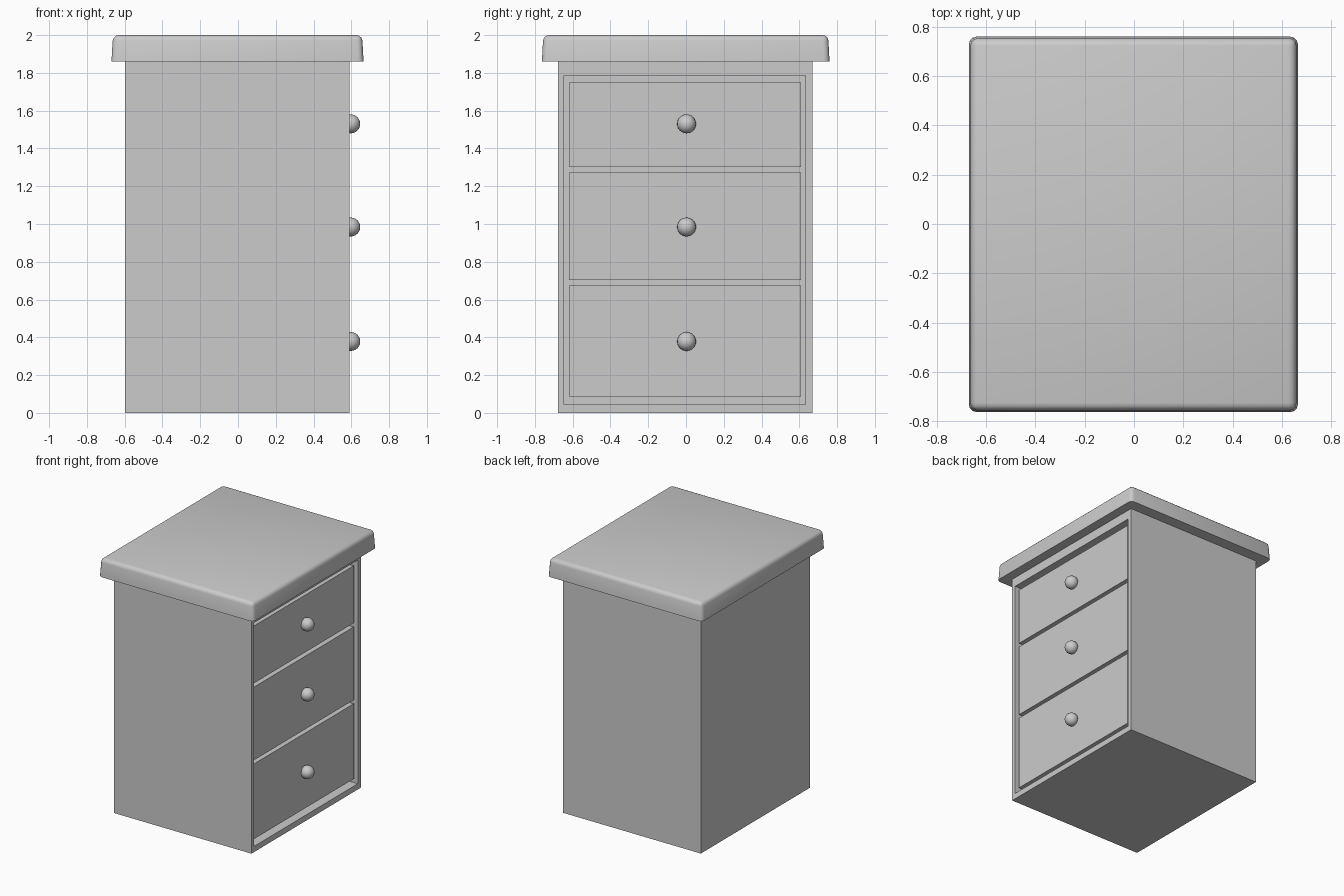
import bpy, bmesh
from mathutils import Vector

if "Cube" in bpy.data.objects:
    bpy.data.objects.remove(bpy.data.objects["Cube"])


def finish(name, bm, smooth=False):
    bmesh.ops.recalc_face_normals(bm, faces=bm.faces)
    me = bpy.data.meshes.new(name)
    bm.to_mesh(me)
    bm.free()
    ob = bpy.data.objects.new(name, me)
    bpy.context.collection.objects.link(ob)
    if smooth:
        bpy.ops.object.select_all(action='DESELECT')
        ob.select_set(True)
        bpy.context.view_layer.objects.active = ob
        bpy.ops.object.shade_smooth_by_angle(angle=0.7)
    return ob


def box(lo, hi):
    bm = bmesh.new()
    bmesh.ops.create_cube(bm, size=1)
    lo, hi = Vector(lo), Vector(hi)
    for v in bm.verts:
        v.co = (lo + hi) / 2 + v.co * (hi - lo)
    return bm


# Cabinet carcass, its drawer side (+x) framed and recessed
FRONT, DEPTH = 0.59, 0.07
bm = box((-0.597, -0.677, 0), (FRONT, 0.67, 1.87))
face = max(bm.faces, key=lambda f: f.calc_center_median().x)
geo = bmesh.ops.extrude_discrete_faces(bm, faces=[face])['faces'][0]
bmesh.ops.delete(bm, geom=[geo], context='FACES_ONLY')
bmesh.ops.remove_doubles(bm, verts=bm.verts, dist=1e-5)
rim = [e for e in bm.edges if all(v.co.x > 0.5 for v in e.verts)]
face = bmesh.ops.contextual_create(bm, geom=rim)['faces'][0]
bmesh.ops.recalc_face_normals(bm, faces=bm.faces)
bmesh.ops.inset_individual(bm, faces=[face], thickness=0.03)
for v in face.verts:
    v.co.y = -0.645 if v.co.y < 0 else 0.633
    v.co.z = 0.045 if v.co.z < 1 else 1.787
walls = bmesh.ops.extrude_face_region(bm, geom=[face])
for v in walls['geom']:
    if isinstance(v, bmesh.types.BMVert):
        v.co.x -= DEPTH
if face.is_valid:
    bmesh.ops.delete(bm, geom=[face], context='FACES_ONLY')
finish("cabinet_body", bm)

# Overhanging top: slightly tapered, rounded everywhere but underneath
bm = box((-0.67, -0.763, 1.859), (0.665, 0.76, 2.0))
for v in bm.verts:
    if v.co.z > 1.9:
        v.co.x *= 0.988
        v.co.y *= 0.99
edges = [e for e in bm.edges if any(v.co.z > 1.9 for v in e.verts)]
bmesh.ops.bevel(bm, geom=edges, offset=0.03, segments=3, profile=0.5,
                affect='EDGES')
finish("table_top", bm, True)

# Drawers with round knobs
drawers = [(0.088, 0.674, 0.378), (0.703, 1.273, 0.984), (1.303, 1.75, 1.53)]
for i, (z0, z1, zk) in enumerate(drawers, 1):
    finish(f"drawer_front_{i}",
           box((FRONT - DEPTH - 0.01, -0.62, z0), (FRONT - 0.017, 0.608, z1)))
    bm = bmesh.new()
    bmesh.ops.create_uvsphere(bm, u_segments=20, v_segments=12, radius=0.05)
    bmesh.ops.translate(bm, verts=bm.verts, vec=(0.597, 0.003, zk))
    finish(f"drawer_knob_{i}", bm, True)
